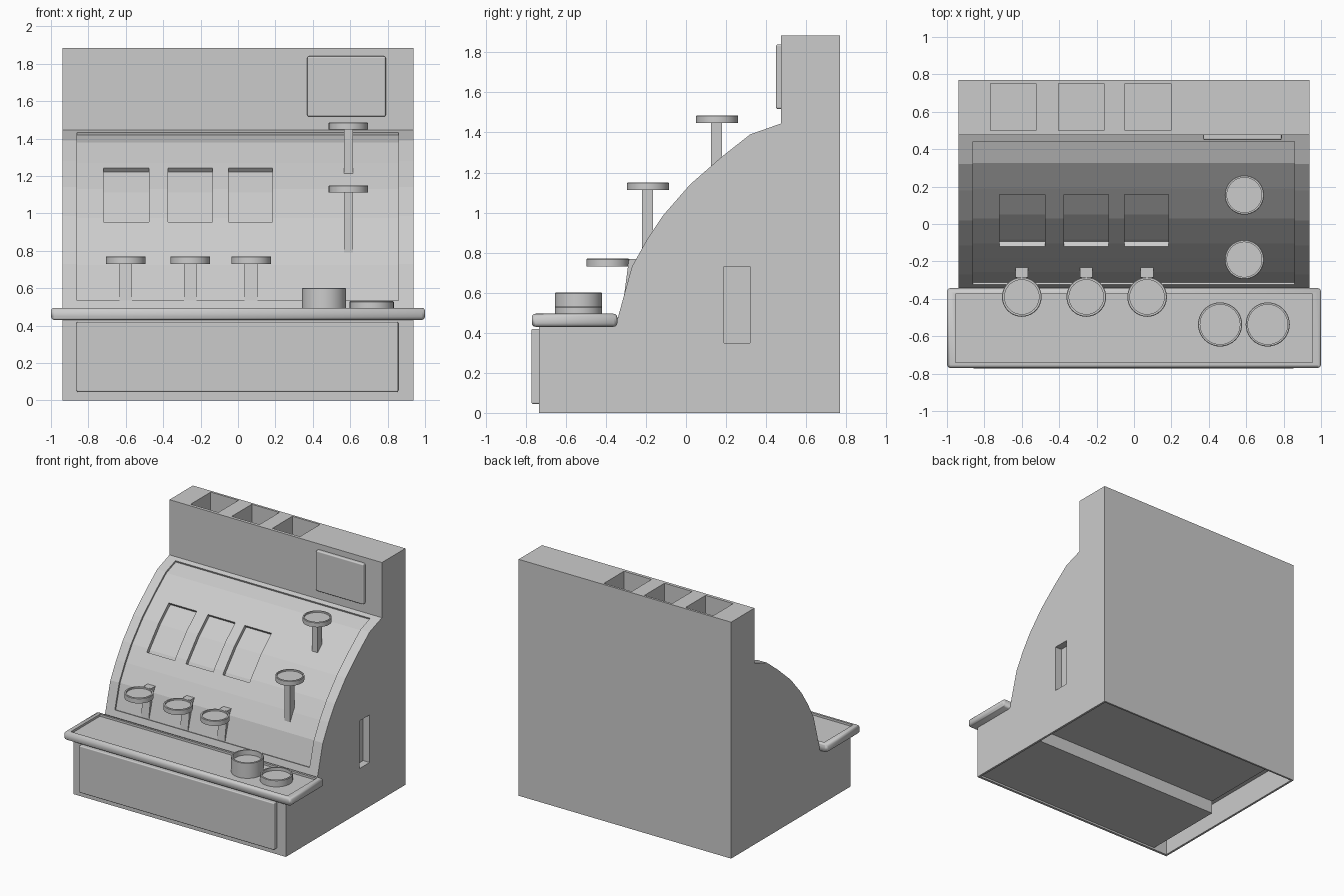
import bpy, bmesh, math
from mathutils import Vector

if "Cube" in bpy.data.objects:
    bpy.data.objects.remove(bpy.data.objects["Cube"])


def finish(name, bm, smooth=False, bevel=0):
    bmesh.ops.recalc_face_normals(bm, faces=bm.faces[:])
    me = bpy.data.meshes.new(name)
    bm.to_mesh(me)
    bm.free()
    ob = bpy.data.objects.new(name, me)
    bpy.context.collection.objects.link(ob)
    bpy.ops.object.select_all(action='DESELECT')
    bpy.context.view_layer.objects.active = ob
    ob.select_set(True)
    if bevel:
        m = ob.modifiers.new("bevel", 'BEVEL')
        m.width, m.segments = bevel, 3
        m.limit_method, m.angle_limit = 'ANGLE', math.radians(40)
        m.harden_normals = True
        bpy.ops.object.modifier_apply(modifier=m.name)
    if smooth:
        bpy.ops.object.shade_smooth_by_angle(angle=math.radians(35))
    return ob


def prism(name, pts, x0, x1, **kw):
    """Side profile in (y, z) extruded along x."""
    bm = bmesh.new()
    f = bm.faces.new([bm.verts.new((x0, y, z)) for y, z in pts])
    ext = bmesh.ops.extrude_face_region(bm, geom=[f])['geom']
    vs = [v for v in ext if isinstance(v, bmesh.types.BMVert)]
    bmesh.ops.translate(bm, verts=vs, vec=(x1 - x0, 0, 0))
    return finish(name, bm, **kw)


def box(name, x0, x1, y0, y1, z0, z1, **kw):
    return prism(name, [(y0, z0), (y1, z0), (y1, z1), (y0, z1)], x0, x1, **kw)


def dish(name, x, y, r, z0, z1, rim, depth):
    """Round disc with a sunken top."""
    bm = bmesh.new()
    prof = [(0, z1 - depth), (r - rim, z1 - depth), (r - rim, z1),
            (r - 0.003, z1), (r, z1 - 0.003), (r, z0), (0, z0)]
    vs = [bm.verts.new((x + a, y, z)) for a, z in prof]
    es = [bm.edges.new(p) for p in zip(vs, vs[1:])]
    bmesh.ops.spin(bm, geom=vs + es, cent=(x, y, 0), axis=(0, 0, 1),
                   angle=2 * math.pi, steps=40)
    bmesh.ops.remove_doubles(bm, verts=bm.verts[:], dist=1e-4)
    return finish(name, bm, smooth=True)


def cut(ob, cutter):
    m = ob.modifiers.new("cut", 'BOOLEAN')
    m.operation, m.solver, m.object = 'DIFFERENCE', 'EXACT', cutter
    bpy.context.view_layer.objects.active = ob
    bpy.ops.object.modifier_apply(modifier=m.name)
    bpy.data.objects.remove(cutter)


def offset(pts, d):
    """Shift an open profile towards the inside of the body."""
    out = []
    for i, p in enumerate(pts):
        t = Vector(pts[min(i + 1, len(pts) - 1)]) - Vector(pts[max(i - 1, 0)])
        t.normalize()
        out.append((p[0] + t.y * d, p[1] - t.x * d))
    return out


def band(pts, depth):
    return offset(pts, depth) + offset(pts, -0.06)[::-1]


# Body with curved front
curve = [(-0.27, 0.73), (-0.195, 0.865), (-0.115, 0.985), (0.02, 1.14),
         (0.18, 1.28), (0.32, 1.39)]
body = prism("body", [(-0.735, 0), (-0.735, 0.45), (-0.347, 0.45)] + curve +
             [(0.475, 1.445), (0.475, 1.885), (0.77, 1.885), (0.77, 0)],
             -0.937, 0.937)

# Sunken front panel
cut(body, prism("cutter", band([(-0.325, 0.535)] + curve + [(0.44, 1.433)], 0.014),
                -0.86, 0.857))

# Display windows and coin chutes
window = [(-0.13, 0.96), (-0.115, 0.985), (0.02, 1.14), (0.148, 1.252)]
for x0, x1 in ((-0.72, -0.475), (-0.375, -0.135), (-0.05, 0.185)):
    cut(body, prism("cutter", band(window, 0.042), x0, x1))
for x in (-0.645, -0.283, 0.075):
    cut(body, box("cutter", x - 0.122, x + 0.122, 0.5, 0.752, 1.58, 2.0))

# Side slot and shallow recesses in the underside
cut(body, box("cutter", 0.88, 1.1, 0.19, 0.32, 0.35, 0.73))
cut(body, box("cutter", -0.8, 0.92, -0.715, -0.03, -0.1, 0.015))
cut(body, box("cutter", -0.8, 0.92, -0.03, 0.755, -0.1, 0.12))
cut(body, box("cutter", -0.92, -0.8, -0.715, 0.755, -0.1, 0.2))

# Counter tray
tray = box("counter_tray", -1.0, 1.0, -0.77, -0.343, 0.43, 0.495, bevel=0.018, smooth=True)
cut(tray, box("cutter", -0.955, 0.955, -0.74, -0.375, 0.478, 0.6))

# Drawer front and screen
box("drawer_front", -0.863, 0.857, -0.772, -0.72, 0.045, 0.42, bevel=0.008)
box("screen", 0.37, 0.79, 0.449, 0.485, 1.517, 1.84, bevel=0.01)

# Coin cups
dish("tall_cup", 0.46, -0.537, 0.118, 0.47, 0.6, 0.012, 0.04)
dish("short_cup", 0.715, -0.537, 0.118, 0.47, 0.53, 0.012, 0.025)

# Lower keys on leaning stems
for i, x in enumerate((-0.6, -0.255, 0.07)):
    dish(f"lower_key_{i}", x, -0.39, 0.106, 0.73, 0.77, 0.014, 0.012)
    prism(f"lower_key_stem_{i}", [(-0.316, 0.535), (-0.285, 0.768), (-0.22, 0.768),
                                  (-0.25, 0.535)], x - 0.034, x + 0.034)

# Upper keys on posts
for i, (y, z, zb) in enumerate(((0.155, 1.485, 1.19), (-0.19, 1.15, 0.78))):
    dish(f"upper_key_{i}", 0.59, y, 0.105, z - 0.038, z, 0.012, 0.012)
    box(f"upper_key_post_{i}", 0.566, 0.614, y - 0.03, y + 0.025, zb, z - 0.025)
